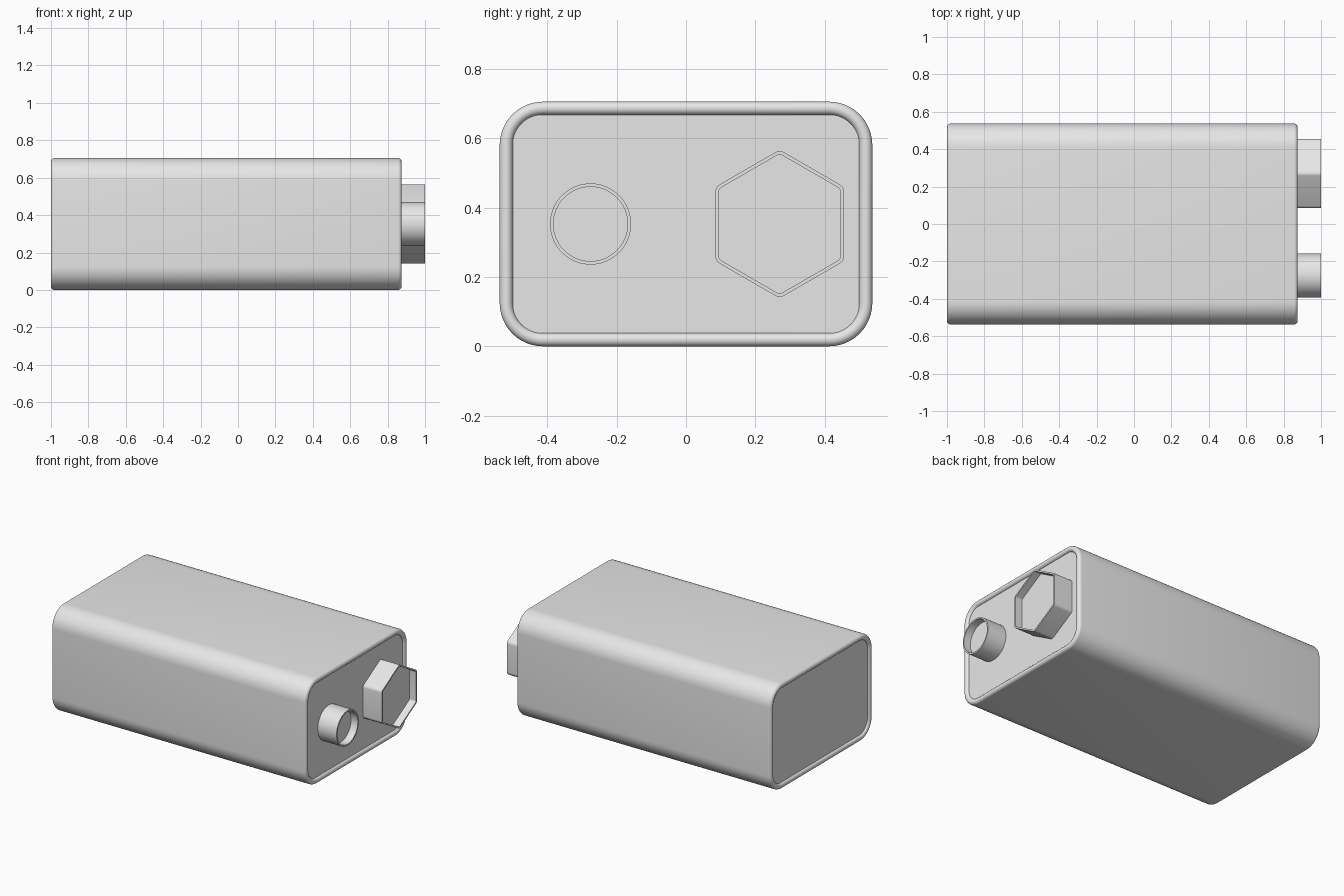
import bpy
import bmesh
from math import sin, cos, pi, radians

default = bpy.data.objects.get("Cube")
if default:
    bpy.data.objects.remove(default, do_unlink=True)

grey = bpy.data.materials.new("light grey")
grey.use_nodes = True
colour = (0.8, 0.8, 0.8, 1)
grey.diffuse_color = colour
grey.node_tree.nodes["Principled BSDF"].inputs["Base Color"].default_value = colour

MID_Z = 0.3525


def finish(bm, name):
    bmesh.ops.recalc_face_normals(bm, faces=bm.faces)
    mesh = bpy.data.meshes.new(name)
    bm.to_mesh(mesh)
    bm.free()
    mesh.materials.append(grey)
    obj = bpy.data.objects.new(name, mesh)
    bpy.context.collection.objects.link(obj)
    mesh.polygons.foreach_set("use_smooth", [True] * len(mesh.polygons))
    mesh.set_sharp_from_angle(angle=radians(35))
    return obj


def loft(name, centre_y, core, radius, steps, profile, closed=False):
    """Loft a rounded polygon along x; profile holds (inset, x) pairs."""
    bm = bmesh.new()
    count = len(core)
    rings = []
    for inset, x in profile:
        ring = []
        for y, z, angle in core:
            for i in range(steps + 1):
                a = angle + (i / steps - 0.5) * 2 * pi / count
                ring.append(bm.verts.new((x, centre_y + y + (radius - inset) * cos(a),
                                          MID_Z + z + (radius - inset) * sin(a))))
        rings.append(ring)
    for a, b in zip(rings, rings[1:] + (rings[:1] if closed else [])):
        for i in range(len(a)):
            j = (i + 1) % len(a)
            bm.faces.new((a[i], a[j], b[j], b[i]))
    if not closed:
        bm.faces.new(rings[0])
        bm.faces.new(rings[-1])
    bmesh.ops.remove_doubles(bm, verts=bm.verts, dist=0.0001)
    return finish(bm, name)


def regular_core(sides, size):
    angles = [pi / 2 + 2 * pi * k / sides for k in range(sides)]
    return [(size * cos(a), size * sin(a), a) for a in angles]


# Casing sleeve with rolled, half-round lips at both ends
CORNER, LIP = 0.125, 0.019
half_y, half_z = 0.537 - CORNER, MID_Z - CORNER
case_core = [(half_y, half_z, pi / 4), (-half_y, half_z, 3 * pi / 4),
             (-half_y, -half_z, 5 * pi / 4), (half_y, -half_z, 7 * pi / 4)]
arc = [pi * i / 10 for i in range(11)]
front_lip = [(LIP + LIP * cos(a), 0.875 - LIP + LIP * sin(a)) for a in arc]
rear_lip = [(LIP - LIP * cos(a), -1 + LIP - LIP * sin(a)) for a in arc]
loft("casing", 0, case_core, CORNER, 12, front_lip + rear_lip, closed=True)

# Square-cornered inner block whose ends form the recessed end plates
bm = bmesh.new()
bmesh.ops.create_cube(bm, size=1)
bmesh.ops.scale(bm, vec=(1.848, 0.998, 0.628), verts=bm.verts)
bmesh.ops.translate(bm, vec=(-0.0625, 0, MID_Z), verts=bm.verts)
finish(bm, "end_plates")

# Terminals: shallow open cups, one round and one hexagonal
WALL, FLOOR = 0.01, 0.95
cup = [(0, 0.85), (0, 1), (WALL, 1), (WALL, FLOOR)]
loft("round_terminal", -0.275, regular_core(4, 0), 0.117, 12, cup)
loft("hexagonal_terminal", 0.27, regular_core(6, 0.185), 0.025, 5, cup)
